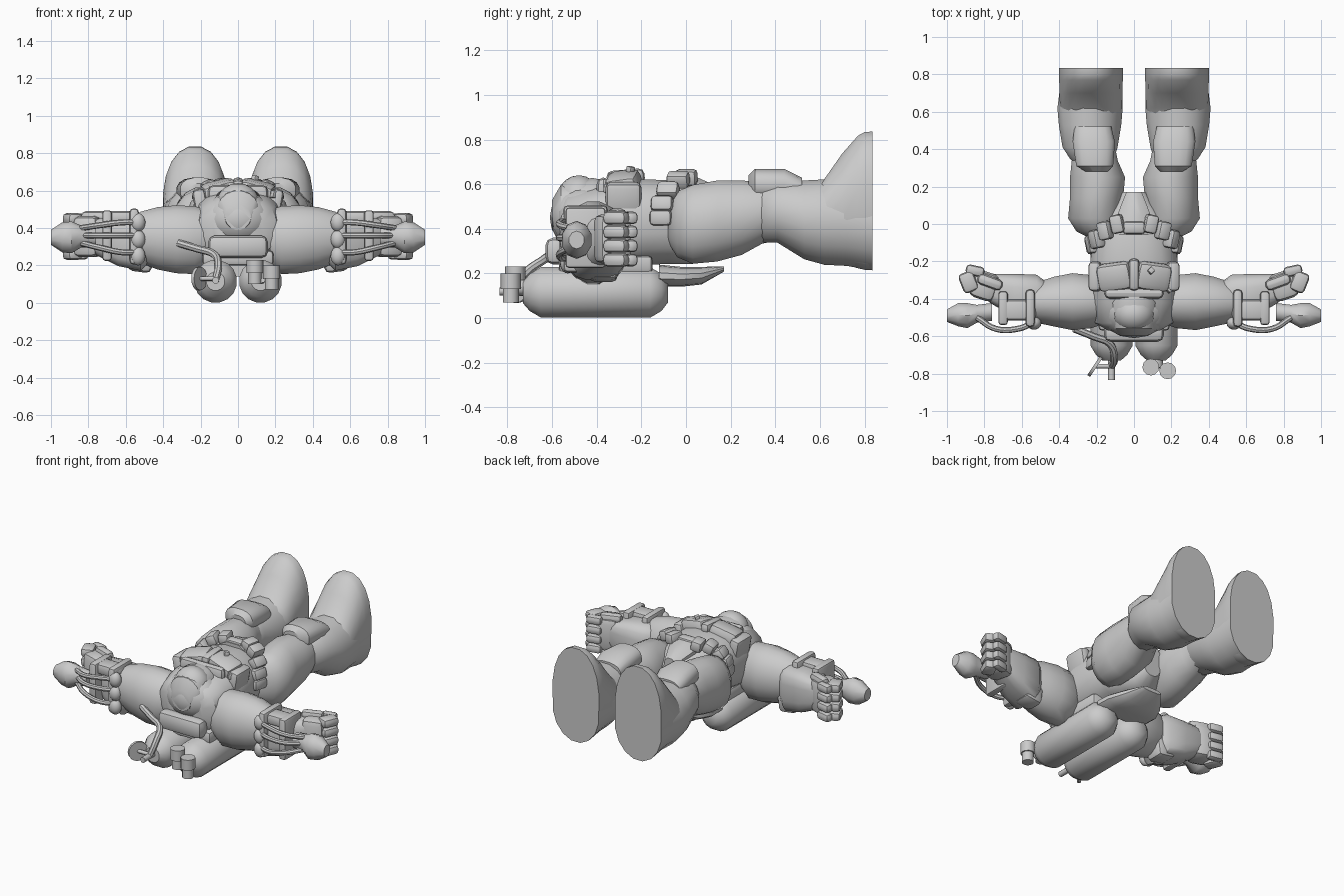
import bpy, bmesh, math
from mathutils import Vector, Matrix, Euler

cube = bpy.data.objects.get("Cube")
if cube:
    bpy.data.objects.remove(cube, do_unlink=True)

GREY = bpy.data.materials.new("plain grey")
GREY.use_nodes = True
GREY.diffuse_color = (.6, .6, .6, 1)
GREY.node_tree.nodes["Principled BSDF"].inputs["Base Color"].default_value = (.6, .6, .6, 1)


def finish(name, bm, mirror=False, angle=40):
    """Turn a bmesh into a shaded object, optionally mirrored across x."""
    if mirror:
        copy = bmesh.ops.duplicate(bm, geom=bm.verts[:] + bm.edges[:] + bm.faces[:])
        for v in copy["geom"]:
            if isinstance(v, bmesh.types.BMVert):
                v.co.x *= -1
    bmesh.ops.recalc_face_normals(bm, faces=bm.faces[:])
    mesh = bpy.data.meshes.new(name)
    bm.to_mesh(mesh)
    bm.free()
    mesh.materials.append(GREY)
    obj = bpy.data.objects.new(name, mesh)
    bpy.context.collection.objects.link(obj)
    bpy.ops.object.select_all(action='DESELECT')
    bpy.context.view_layer.objects.active = obj
    obj.select_set(True)
    bpy.ops.object.shade_smooth_by_angle(angle=math.radians(angle))
    return obj


def loft(name, axis, sections, mirror=False, sides=16, power=1.0):
    """Skin rings given as (station, centre a, centre z, radius a, radius z)."""
    bm = bmesh.new()
    rings = []
    for t, a, z, ra, rz in sections:
        ring = []
        for i in range(sides):
            c, s = (f(math.tau * (i + .5) / sides) for f in (math.cos, math.sin))
            u = a + ra * math.copysign(abs(c) ** power, c)
            w = z + rz * math.copysign(abs(s) ** power, s)
            ring.append(bm.verts.new((u, t, w) if axis == 'y' else (t, u, w)))
        rings.append(ring)
    for r, q in zip(rings, rings[1:]):
        for i in range(sides):
            j = (i + 1) % sides
            bm.faces.new((r[i], r[j], q[j], q[i]))
    bm.faces.new(rings[0])
    bm.faces.new(rings[-1])
    return finish(name, bm, mirror)


def block(name, centre, size, turn=(0, 0, 0), bevel=.02, mirror=False, steps=2):
    """Rounded box."""
    bm = bmesh.new()
    bmesh.ops.create_cube(bm, size=1)
    bmesh.ops.scale(bm, vec=size, verts=bm.verts)
    bmesh.ops.bevel(bm, geom=bm.edges[:], offset=bevel, segments=steps, affect='EDGES', profile=.5)
    turn = Euler([math.radians(d) for d in turn]).to_matrix().to_4x4()
    bm.transform(Matrix.Translation(centre) @ turn)
    return finish(name, bm, mirror)


def ball(name, centre, radii, mirror=False):
    bm = bmesh.new()
    bmesh.ops.create_uvsphere(bm, u_segments=16, v_segments=10, radius=1)
    bmesh.ops.scale(bm, vec=radii, verts=bm.verts)
    bmesh.ops.translate(bm, vec=centre, verts=bm.verts)
    return finish(name, bm, mirror)


def rod(name, start, end, radius, mirror=False, sides=12):
    start, end = Vector(start), Vector(end)
    bm = bmesh.new()
    bmesh.ops.create_cone(bm, cap_ends=True, segments=sides, radius1=radius,
                          radius2=radius, depth=(end - start).length)
    turn = (end - start).to_track_quat('Z', 'Y').to_matrix().to_4x4()
    bm.transform(Matrix.Translation((start + end) / 2) @ turn)
    return finish(name, bm, mirror)


def tube(name, points, radius, mirror=False):
    """Bent pipe: rods with a ball at every inner joint, as one mesh."""
    curve = bpy.data.curves.new(name, 'CURVE')
    curve.dimensions = '3D'
    curve.bevel_depth, curve.bevel_resolution = radius, 2
    curve.resolution_u, curve.use_fill_caps = 5, True
    spline = curve.splines.new('BEZIER')
    spline.bezier_points.add(len(points) - 1)
    for p, co in zip(spline.bezier_points, points):
        p.co = co
        p.handle_left_type = p.handle_right_type = 'AUTO'
    temp = bpy.data.objects.new(name + " path", curve)
    bm = bmesh.new()
    bm.from_mesh(temp.to_mesh())
    bpy.data.objects.remove(temp)
    return finish(name, bm, mirror)


# Twin tanks on the back and their carrying pad
loft("tanks", 'y', [(-.73, .12, .115, .05, .05), (-.7, .12, .115, .085, .085),
                    (-.65, .12, .115, .115, .115), (-.16, .12, .115, .115, .115),
                    (-.11, .12, .115, .085, .085), (-.08, .12, .115, .045, .045)], True)
loft("seat_pad", 'y', [(-.12, 0, .19, .19, .05), (-.02, 0, .185, .19, .045),
                       (.07, 0, .19, .15, .04), (.17, 0, .22, .07, .012)], power=.8)
block("tank_header", (0, -.58, .3), (.32, .1, .12), bevel=.035)
block("back_frame", (0, -.36, .24), (.38, .42, .08))

# Torso, waist and hips
loft("torso", 'y', [(-.57, 0, .4, .14, .12), (-.53, 0, .4, .21, .16), (-.42, 0, .41, .235, .18),
                    (-.28, 0, .42, .24, .2), (-.18, 0, .43, .235, .195), (-.08, 0, .43, .22, .19),
                    (.03, 0, .42, .19, .18), (.1, 0, .42, .12, .16), (.17, 0, .43, .07, .11)],
     power=.8)
loft("crotch_guard", 'y', [(-.06, 0, .58, .11, .06), (.04, 0, .58, .1, .06), (.17, 0, .53, .045, .05)],
     sides=8)
block("buckle", (0, -.02, .62), (.12, .07, .06))
for k, (x, y, z, tilt) in enumerate([(.09, .0, .63, 10), (.155, -.035, .62, 25),
                                     (.2, -.08, .57, 55), (.22, -.105, .51, 75), (.225, -.11, .45, 90)]):
    block(f"belt_pouch_{k + 1}", (x, y, z), (.07, .1, .07), (0, tilt, -12), .018, True)

# Chest plates, strap and buttons
block("chest_plate", (.1, -.28, .595), (.19, .15, .11), (8, 14, -8), .035, True)
block("side_plate", (.2, -.28, .53), (.07, .16, .16), (0, 10, 0), .025, True)
block("chest_ridge", (0, -.27, .63), (.06, .17, .07), (5, 0, 0), .025)
block("collar_band", (0, -.37, .57), (.32, .06, .12), bevel=.03)
for x, y, z in [(.09, -.25, .66), (.19, -.35, .58)]:
    block("button", (x, y, z), (.03, .03, .04), (0, 15, 45), .005)

# Helmet with a round face dome
ball("helmet", (0, -.46, .45), (.19, .15, .15))
ball("face_dome", (0, -.48, .53), (.115, .1, .11))
loft("brow", 'y', [(-.6, 0, .46, .07, .07), (-.56, 0, .5, .11, .1), (-.42, 0, .53, .13, .1),
                   (-.37, 0, .53, .1, .09)])

# Legs: thigh, knee pad, shin with boot
loft("thighs", 'y', [(-.08, .17, .42, .06, .08), (-.04, .19, .42, .12, .15),
                     (.03, .21, .42, .145, .18), (.14, .2, .435, .145, .185),
                     (.25, .195, .45, .15, .17), (.34, .21, .47, .125, .14),
                     (.42, .21, .47, .11, .12)], True)
loft("knee_pads", 'y', [(.28, .2, .59, .06, .05), (.31, .21, .6, .1, .07),
                        (.44, .215, .6, .115, .07), (.52, .22, .57, .1, .06)], True, power=.8)
loft("shins", 'y', [(.3, .22, .47, .08, .1), (.35, .225, .47, .12, .135), (.41, .235, .475, .15, .14),
                    (.53, .235, .44, .17, .18), (.62, .235, .43, .178, .195), (.72, .23, .43, .17, .2),
                    (.835, .23, .42, .172, .21)], True)
loft("boots", 'y', [(.56, .23, .46, .14, .13), (.62, .23, .46, .168, .165), (.7, .23, .49, .17, .25),
                    (.77, .23, .52, .172, .3), (.8, .23, .525, .173, .312),
                    (.835, .23, .525, .172, .314)], True, sides=20, power=.9)

# Arms: upper arm, forearm gauntlet
loft("upper_arms", 'x', [(.17, -.42, .35, .12, .15), (.23, -.415, .335, .145, .185),
                         (.33, -.415, .34, .155, .185), (.43, -.415, .345, .135, .17),
                         (.52, -.42, .35, .11, .14), (.57, -.42, .35, .09, .11)], True)
loft("forearms", 'x', [(.48, -.4, .33, .1, .12), (.52, -.4, .32, .13, .15), (.64, -.38, .33, .115, .135),
                       (.75, -.35, .35, .085, .1), (.8, -.34, .36, .06, .08)], True, power=.6)
block("elbow_pad", (.52, -.37, .23), (.13, .13, .13), (0, -8, 0), .03, True)
block("wrist_cuff", (.555, -.45, .355), (.05, .2, .3), bevel=.02, mirror=True)
block("top_cover", (.62, -.46, .455), (.19, .11, .07), bevel=.02, mirror=True)
block("front_bracket", (.7, -.45, .36), (.05, .18, .27), bevel=.015, mirror=True)
for z in (.25, .34, .43):
    ball("cuff_lobe", (.535, -.53, z), (.04, .035, .05), True)

# Gauntlet pipes leading to a nozzle ball
for z, end in ((.27, .32), (.36, .36), (.43, .4)):
    tube("gauntlet_pipe", [(.54, -.53, z), (.62, -.56, z), (.74, -.56, (z + end) / 2),
                           (.84, -.5, end)], .016, True)
loft("nozzles", 'x', [(.76, -.47, .35, .05, .05), (.84, -.48, .355, .05, .06), (.89, -.49, .35, .07, .085),
                      (.94, -.485, .35, .065, .08), (1, -.49, .35, .035, .04)], True, sides=10)

# Fists with four curled fingers and a thumb
block("palm", (.8, -.33, .355), (.14, .15, .22), (0, 0, 18), .035, True)
for k in range(4):
    z = .26 + .063 * k
    block("finger", (.885, -.31, z), (.085, .11, .06), (0, 0, -22), .022, True)
    block("fingertip", (.85, -.25, z), (.1, .055, .056), (0, 0, 12), .02, True)
block("thumb", (.77, -.31, .46), (.14, .06, .06), (0, 0, 20), .025, True)

# Valves: bent hose with hand wheel, and a pair of stub cylinders
tube("hose", [(-.32, -.56, .32), (-.22, -.6, .29), (-.13, -.64, .26),
              (-.105, -.72, .2), (-.12, -.76, .12)], .02)
rod("valve_stem", (-.12, -.68, .12), (-.12, -.835, .12), .018)
rod("wheel_axle", (-.12, -.76, .13), (-.21, -.76, .13), .012)
rod("hand_wheel", (-.2, -.765, .13), (-.215, -.755, .13), .063, sides=16)
rod("tank_neck", (.12, -.68, .13), (.12, -.77, .14), .035)
for x, y, low in ((.09, -.765, .1), (.18, -.785, .07)):
    rod("stub_base", (x, y, low), (x, y, low + .07), .036)
    rod("stub_cap", (x, y, low + .06), (x, y, low + .13), .045)
